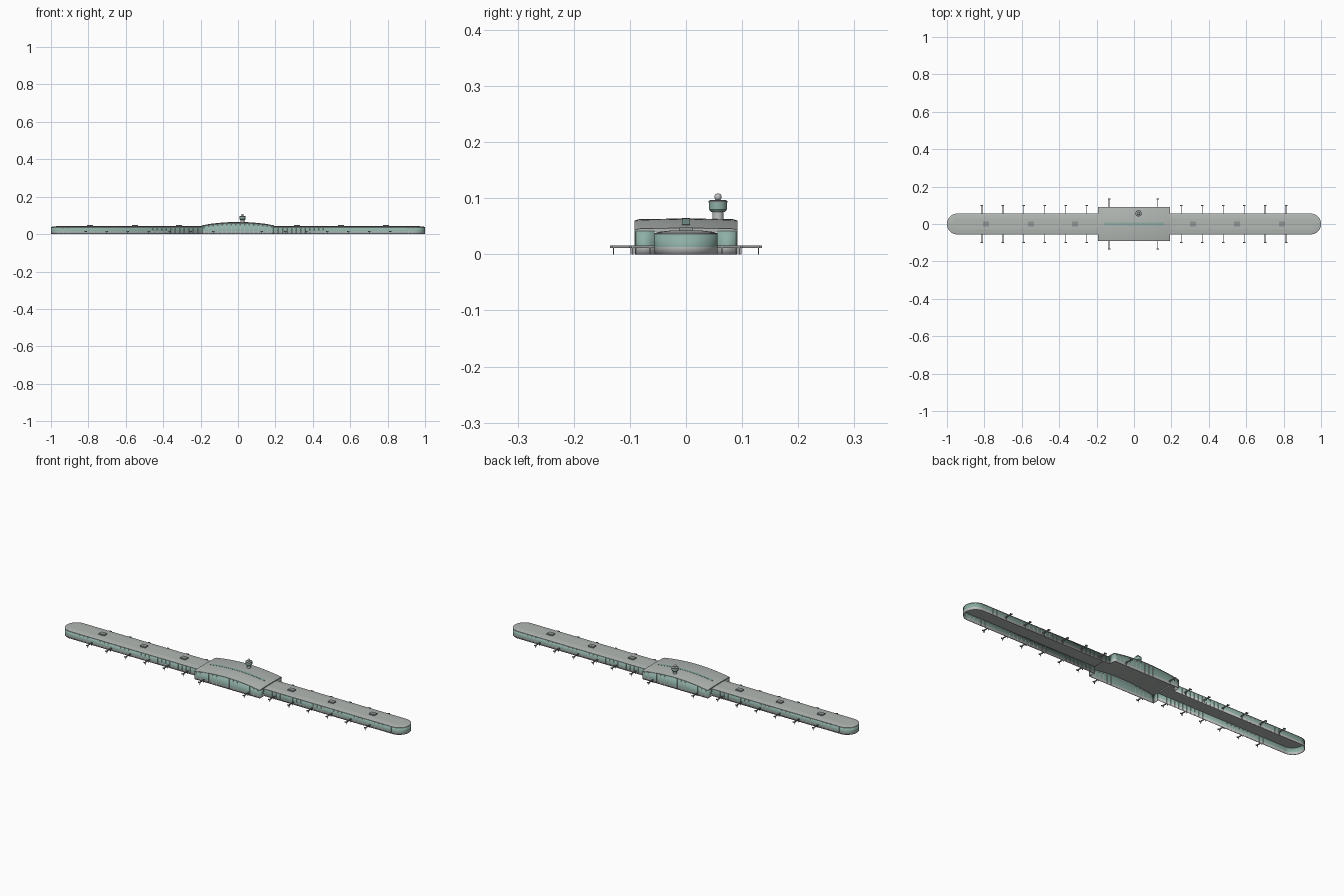
import bpy, bmesh, math
from mathutils import Vector

cube = bpy.data.objects.get("Cube")
if cube:
    bpy.data.objects.remove(cube, do_unlink=True)


def material(name, rgb):
    m = bpy.data.materials.new(name)
    m.use_nodes = True
    m.diffuse_color = (*rgb, 1)
    m.node_tree.nodes["Principled BSDF"].inputs["Base Color"].default_value = (*rgb, 1)
    return m


GLASS = material("green_glass", (0.27, 0.43, 0.38))
ROOF = material("roof_grey", (0.45, 0.48, 0.46))
BASE = material("pale_base", (0.52, 0.54, 0.53))
METAL = material("metal_grey", (0.28, 0.30, 0.29))

R, TIP, HALL_X, HALL_Y = 0.056, 1.0, 0.192, 0.09
BAND, WALL_TOP = 0.013, 0.036


def finish(name, bm, mats, smooth=False):
    bmesh.ops.recalc_face_normals(bm, faces=bm.faces)
    mesh = bpy.data.meshes.new(name)
    bm.to_mesh(mesh)
    bm.free()
    for m in mats:
        mesh.materials.append(m)
    ob = bpy.data.objects.new(name, mesh)
    bpy.context.collection.objects.link(ob)
    if smooth:
        bpy.ops.object.select_all(action='DESELECT')
        ob.select_set(True)
        bpy.context.view_layer.objects.active = ob
        bpy.ops.object.shade_smooth_by_angle(angle=math.radians(30))
    return ob


def skin(bm, rings, closed):
    """Bridge successive rings of points with quads."""
    rows = [[bm.verts.new(p) for p in ring] for ring in rings]
    for a, b in zip(rows, rows[1:]):
        n = len(a)
        for i in range(n if closed else n - 1):
            j = (i + 1) % n
            bm.faces.new((a[i], a[j], b[j], b[i]))
    return rows


def loft(name, rings, mats, smooth=False):
    bm = bmesh.new()
    rows = skin(bm, rings, True)
    bm.faces.new(rows[0])
    bm.faces.new(rows[-1])
    return finish(name, bm, mats, smooth)


def add_box(bm, centre, size):
    verts = bmesh.ops.create_cube(bm, size=1)["verts"]
    for v in verts:
        v.co = Vector(centre) + v.co * Vector(size)


def boxes(name, items, mat):
    bm = bmesh.new()
    for centre, size in items:
        add_box(bm, centre, size)
    return finish(name, bm, [mat])


def banded_wall(name, path, top):
    """Thin wall along a plan path, pale below the band and glazed above."""
    bm = bmesh.new()
    skin(bm, [[(x, y, 0) for x, y in path], [(x, y, BAND) for x, y in path],
              [(x, y, top(x)) for x, y in path]], False)
    for f in bm.faces:
        f.material_index = 0 if f.calc_center_median().z > BAND else 1
    ob = finish(name, bm, [GLASS, BASE], True)
    mod = ob.modifiers.new("thickness", 'SOLIDIFY')
    mod.thickness = 0.002
    mod.offset = 0


def wing_outline(side, r):
    cx = TIP - R
    arc = [(cx + r * math.cos(a), r * math.sin(a))
           for a in (math.pi * (i / 24 - 0.5) for i in range(25))]
    pts = [(HALL_X - 0.004, -r)] + arc + [(HALL_X - 0.004, r)]
    return [(side * x, y) for x, y in pts]


def eave(x):
    return 0.041 + 0.017 * (1 - (x / HALL_X) ** 2)


def mullions(name, xs, y, top):
    boxes(name, [((x, s * y, top(x) / 2), (0.0016, 0.003, top(x) - 0.001))
                 for x in xs for s in (1, -1)], BASE)


def gate(name, x, side, y):
    """Boarding arm with a cross head and two slim legs."""
    boxes(name, [((x, side * (y + 0.022), 0.0135), (0.004, 0.046, 0.005)),
                 ((x, side * (y + 0.043), 0.0135), (0.013, 0.004, 0.005)),
                 ((x, side * (y + 0.039), 0.0055), (0.002, 0.002, 0.011)),
                 ((x, side * (y + 0.008), 0.0055), (0.002, 0.002, 0.011))], METAL)


# Long wings with rounded ends, cambered roofs and rooflights
for side, label in ((1, "left"), (-1, "right")):
    banded_wall(label + "_wing_wall", wing_outline(side, R - 0.001), lambda x: WALL_TOP)
    loft(label + "_wing_roof",
         [[(x, y, z) for x, y in wing_outline(side, r)]
          for r, z in ((R, WALL_TOP), (R, 0.038), (0.048, 0.040), (0.03, 0.042))], [ROOF])
    mullions(label + "_wing_mullions",
             [side * (0.215 + 0.024 * i) for i in range(31)], R - 0.001, lambda x: WALL_TOP)
    boxes(label + "_rooflights", [((side * x, 0, 0.044), (0.032, 0.025, 0.007))
                                  for x in (0.315, 0.55, 0.79)], METAL)
    for i in range(6):
        for s, face in ((1, "back"), (-1, "front")):
            gate(f"{label}_{face}_gate_{i + 1}", side * (0.253 + 0.112 * i), s, R)

# Central hall: long walls follow the arch, end walls flank the wings
steps = [HALL_X * (i / 12 - 1) for i in range(25)]
for s, face in ((1, "back"), (-1, "front")):
    banded_wall(face + "_hall_wall", [(x, s * HALL_Y) for x in steps], eave)
    for side, label in ((1, "left"), (-1, "right")):
        x = side * (HALL_X - 0.001)
        banded_wall(f"{face}_{label}_hall_end", [(x, s * R), (x, s * HALL_Y)], eave)
    for x in (-0.133, 0.127):
        gate(f"{face}_hall_gate", x, s, HALL_Y)
mullions("hall_mullions", [-0.18 + 0.024 * i for i in range(16)], HALL_Y, eave)

# Arched hall roof with softened long edges
section = [(-0.092, 0), (-0.092, 0.002), (-0.084, 0.0045), (0, 0.006),
           (0.084, 0.0045), (0.092, 0.002), (0.092, 0)]
loft("hall_roof", [[(x, y, eave(x) + z) for y, z in section] for x in steps], [ROOF], True)

# Green ridge light along the hall roof
strip = [(-0.007, 0.004), (-0.007, 0.0068), (0.007, 0.0068), (0.007, 0.004)]
loft("ridge_light", [[(x, y, eave(x) + z) for y, z in strip]
                     for x in (0.16 * (i / 10 - 1) for i in range(21))], [GLASS], True)


# Control tower turned from simple profiles
def turned(name, profile, mat):
    loft(name, [[(0.024 + r * math.cos(a), 0.057 + r * math.sin(a), z)
                 for a in (math.tau * i / 20 for i in range(20))] for r, z in profile],
         [mat], True)


turned("tower_shaft", [(0.010, 0.05), (0.010, 0.077)], BASE)
turned("tower_cab", [(0.012, 0.075), (0.016, 0.080), (0.016, 0.092)], GLASS)
turned("tower_cap", [(0.017, 0.092), (0.017, 0.095), (0.013, 0.097)], METAL)
bm = bmesh.new()
bmesh.ops.create_uvsphere(bm, u_segments=16, v_segments=10, radius=0.0065)
bmesh.ops.translate(bm, verts=bm.verts, vec=(0.024, 0.057, 0.102))
finish("radar_ball", bm, [BASE], True)
